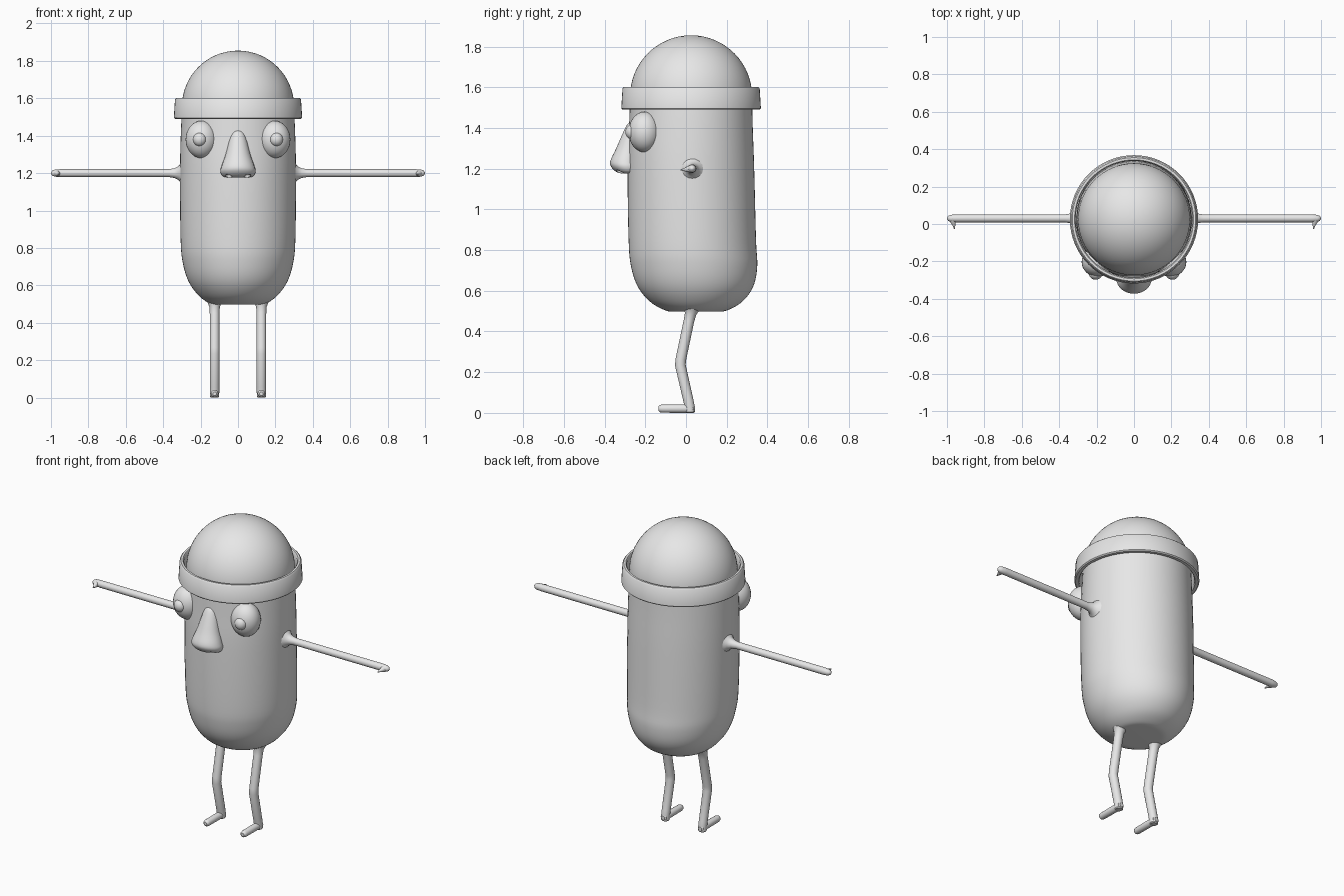
import bpy, bmesh
from math import cos, sin, pi
from mathutils import Vector

cube = bpy.data.objects.get("Cube")
if cube:
    bpy.data.objects.remove(cube, do_unlink=True)

GREY = (0.8, 0.8, 0.8, 1)
mat = bpy.data.materials.new("light grey")
mat.use_nodes = True
mat.diffuse_color = GREY
mat.node_tree.nodes["Principled BSDF"].inputs["Base Color"].default_value = GREY


def finish(name, bm, mirror=False, angle=40):
    bmesh.ops.recalc_face_normals(bm, faces=bm.faces)
    mesh = bpy.data.meshes.new(name)
    bm.to_mesh(mesh)
    bm.free()
    obj = bpy.data.objects.new(name, mesh)
    bpy.context.collection.objects.link(obj)
    mesh.materials.append(mat)
    bpy.ops.object.select_all(action="DESELECT")
    obj.select_set(True)
    bpy.context.view_layer.objects.active = obj
    bpy.ops.object.shade_smooth_by_angle(angle=angle * pi / 180)
    if mirror:
        obj.modifiers.new("Mirror", "MIRROR").use_mirror_merge = False
    return obj


def loft(bm, rings, sides, close=False):
    """Skin rings given as (centre, u axis, v axis); cap the ends or join them."""
    loops = [[bm.verts.new(c + u * cos(2 * pi * i / sides) + v * sin(2 * pi * i / sides))
              for i in range(sides)] for c, u, v in rings]
    pairs = list(zip(loops, loops[1:]))
    if close:
        pairs.append((loops[-1], loops[0]))
    else:
        bm.faces.new(loops[0])
        bm.faces.new(loops[-1])
    for a, b in pairs:
        for i in range(sides):
            j = (i + 1) % sides
            bm.faces.new((a[i], a[j], b[j], b[i]))


def smooth(points, steps=5):
    """Catmull-Rom curve through the points."""
    p = [Vector(q) for q in points]
    p = [p[0]] + p + [p[-1]]
    out = []
    for a, b, c, d in zip(p, p[1:], p[2:], p[3:]):
        for k in range(steps):
            t = k / steps
            out.append(0.5 * (2 * b + (c - a) * t + (2 * a - 5 * b + 4 * c - d) * t ** 2
                              + (3 * b - a - 3 * c + d) * t ** 3))
    return out + [p[-1]]


def flat_ring(z, half_x, front, back):
    return (Vector((0, (front + back) / 2, z)), Vector((half_x, 0, 0)),
            Vector((0, (back - front) / 2, 0)))


def tube(bm, path, side, sides=16):
    """Round tube along (point, radius) stations, mitred at the bends."""
    pts = [Vector(p) for p, r in path]
    rings = []
    for i, (p, r) in enumerate(path):
        d_in = (pts[i] - pts[max(i - 1, 0)]).normalized()
        d_out = (pts[min(i + 1, len(pts) - 1)] - pts[i]).normalized()
        tangent = (d_in + d_out).normalized()
        v = tangent.cross(side).normalized()
        stretch = 1 / max(tangent.dot(d_out if d_out.length else d_in), 0.6)
        rings.append((pts[i], side * r, v * r * stretch))
    loft(bm, rings, sides)


def ellipsoid(bm, centre, size, segments=32):
    made = bmesh.ops.create_uvsphere(bm, u_segments=segments, v_segments=segments // 2, radius=1)
    for v in made["verts"]:
        v.co = Vector([c + s * x for c, s, x in zip(centre, size, v.co)])


# Body: height, half width, front y, back y
trunk = smooth([(0.497, 0.1, -0.05, 0.15), (0.503, 0.15, -0.1, 0.2), (0.545, 0.21, -0.175, 0.275),
                (0.62, 0.264, -0.237, 0.33), (0.72, 0.295, -0.27, 0.35), (0.85, 0.307, -0.282, 0.344),
                (1.2, 0.31, -0.287, 0.335), (1.4, 0.306, -0.28, 0.328), (1.53, 0.3, -0.275, 0.325)])
dome = []
for k in range(1, 17):
    a = 0.985 * pi / 2 * k / 16
    r = 0.3 * cos(a)
    dome.append((1.555 + 0.3 * sin(a), r, 0.025 - r, 0.025 + r))
bm = bmesh.new()
loft(bm, [flat_ring(*s) for s in trunk + dome], 64)
finish("body", bm)

# Hat band: open ring with softened edges, slightly wider at the bottom
bm = bmesh.new()
section = [(0.337, 1.49), (0.343, 1.496), (0.337, 1.594), (0.33, 1.602),
           (0.318, 1.602), (0.312, 1.594), (0.315, 1.496), (0.32, 1.49)]
loft(bm, [flat_ring(z, r, 0.025 - r, 0.025 + r) for r, z in section], 64, close=True)
finish("hat_band", bm)

# Eyes and pupils
bm = bmesh.new()
ellipsoid(bm, (0.195, -0.203, 1.38), (0.085, 0.079, 0.1))
finish("eyes", bm, mirror=True)
bm = bmesh.new()
ellipsoid(bm, (0.205, -0.265, 1.38), (0.036, 0.033, 0.037), 20)
finish("pupils", bm, mirror=True)

# Nose: narrow bridge widening to a rounded tip
bm = bmesh.new()
nose = smooth([(1.176, 0.05, -0.315, -0.25), (1.184, 0.082, -0.343, -0.23), (1.21, 0.094, -0.368, -0.22),
               (1.24, 0.087, -0.371, -0.22), (1.3, 0.066, -0.343, -0.22), (1.38, 0.046, -0.308, -0.22),
               (1.415, 0.032, -0.29, -0.23), (1.43, 0.012, -0.275, -0.25)], 4)
loft(bm, [flat_ring(*s) for s in nose], 32)
nose_obj = finish("nose", bm)

# Nostrils cut into the underside of the nose
bm = bmesh.new()
for s in (-1, 1):
    ellipsoid(bm, (s * 0.05, -0.325, 1.182), (0.018, 0.022, 0.018), 16)
cutter = finish("nostril_cutter", bm)
cutter.hide_render = True
cutter.hide_set(True)
cut = nose_obj.modifiers.new("Nostrils", "BOOLEAN")
cut.object = cutter
cut.operation = "DIFFERENCE"

# Arms: flared at the shoulder, rounded at the tip, with a small thumb
bm = bmesh.new()
arm = [(0.29, 0.07), (0.308, 0.05), (0.32, 0.036), (0.34, 0.026), (0.37, 0.021), (0.6, 0.021),
       (0.95, 0.021), (0.98, 0.019), (0.993, 0.013), (1.0, 0.004)]
tube(bm, [((x, 0.03, 1.2), r) for x, r in arm], Vector((0, 0, 1)))
tube(bm, [((0.972, 0.03, 1.2), 0.02), ((0.966, 0.01, 1.198), 0.015),
          ((0.962, -0.01, 1.195), 0.007), ((0.96, -0.027, 1.194), 0.002)], Vector((0, 0, 1)), 10)
finish("arms", bm, mirror=True)

# Legs: bent at the knee, ending in a forward foot
bm = bmesh.new()
leg = [((0.03, 0.53), 0.05), ((0.026, 0.505), 0.036), ((0.022, 0.485), 0.028), ((0.014, 0.45), 0.026),
       ((-0.025, 0.265), 0.026), ((-0.028, 0.235), 0.026), ((0.012, 0.06), 0.025), ((0.018, 0.03), 0.025),
       ((0.02, 0.005), 0.024), ((0.02, 0), 0.019)]
tube(bm, [((0.125, y, z), r) for (y, z), r in leg], Vector((1, 0, 0)))
foot = [(0.044, 0.012), (0.038, 0.019), (0.0, 0.021), (-0.118, 0.02), (-0.13, 0.017), (-0.136, 0.01)]
tube(bm, [((0.125, y, 0.021), r) for y, r in foot], Vector((1, 0, 0)))
finish("legs", bm, mirror=True)
